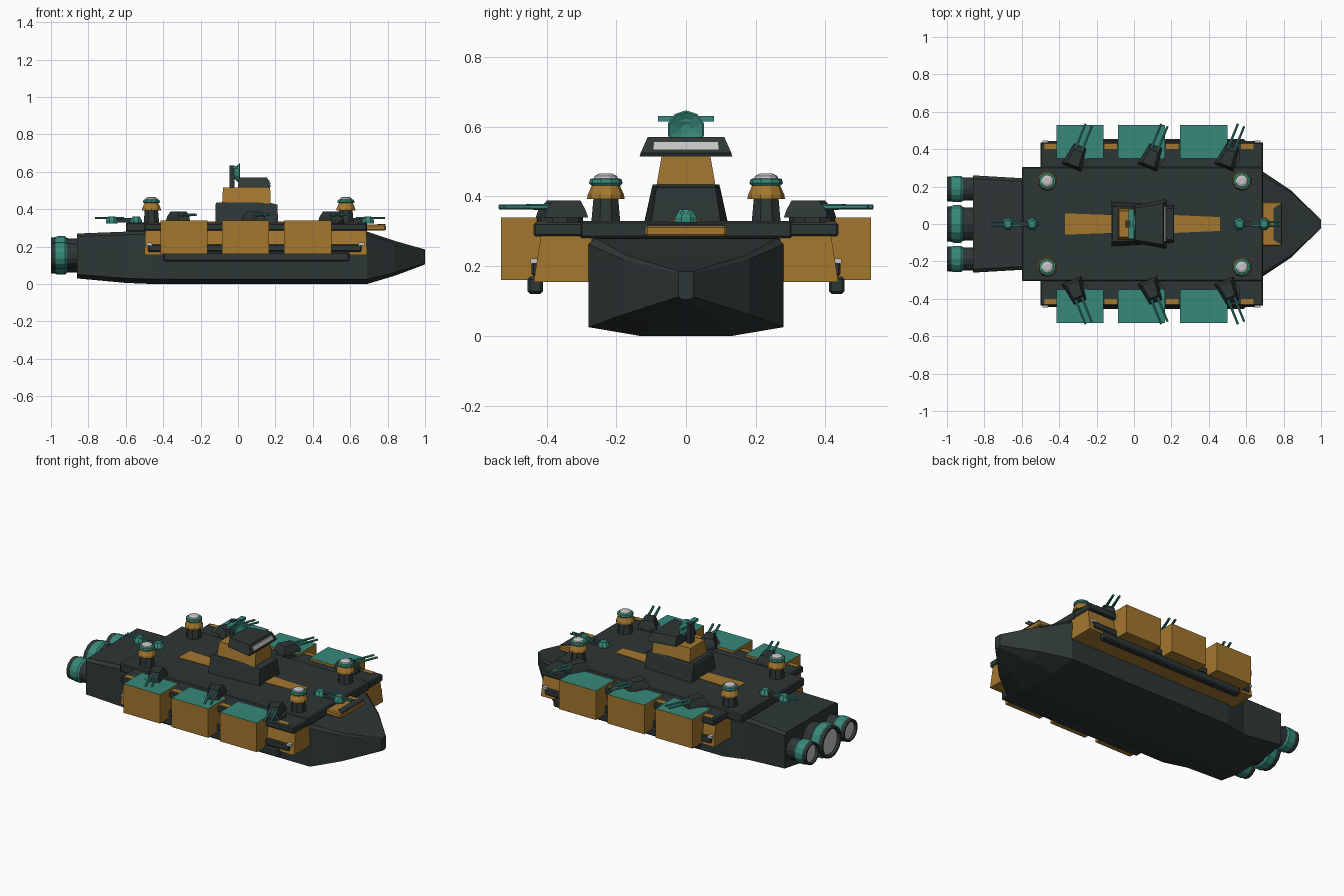
import bpy, bmesh, math
from mathutils import Matrix, Vector

if "Cube" in bpy.data.objects:
    bpy.data.objects.remove(bpy.data.objects["Cube"])


def material(name, rgb):
    m = bpy.data.materials.new(name)
    m.diffuse_color = (*rgb, 1)
    m.use_nodes = True
    m.node_tree.nodes["Principled BSDF"].inputs["Base Color"].default_value = m.diffuse_color
    return m


DARK = material("dark_slate", (0.027, 0.037, 0.037))
ORANGE = material("ochre", (0.37, 0.185, 0.028))
TEAL = material("teal", (0.038, 0.25, 0.19))
GREY = material("light_grey", (0.55, 0.55, 0.56))


def finish(name, bm, *mats):
    bmesh.ops.recalc_face_normals(bm, faces=bm.faces)
    me = bpy.data.meshes.new(name)
    bm.to_mesh(me)
    bm.free()
    for m in mats:
        me.materials.append(m)
    ob = bpy.data.objects.new(name, me)
    bpy.context.collection.objects.link(ob)
    return ob


def loft(name, rings, mat):
    """Skin a list of equal-length point rings and cap both ends."""
    bm = bmesh.new()
    vs = [[bm.verts.new(p) for p in r] for r in rings]
    n = len(vs[0])
    for a, b in zip(vs, vs[1:]):
        for i in range(n):
            j = (i + 1) % n
            bm.faces.new((a[i], a[j], b[j], b[i]))
    bm.faces.new(vs[0])
    bm.faces.new(vs[-1])
    return finish(name, bm, mat)


def rect(x0, x1, ya0, ya1, z, yb0=None, yb1=None):
    """Rectangle at height z; y range may differ at the x1 end."""
    yb0 = ya0 if yb0 is None else yb0
    yb1 = ya1 if yb1 is None else yb1
    return [(x0, ya0, z), (x1, yb0, z), (x1, yb1, z), (x0, ya1, z)]


def box(name, x0, x1, y0, y1, z0, z1, mat, bevel=0):
    y0, y1 = min(y0, y1), max(y0, y1)
    ob = loft(name, [rect(x0, x1, y0, y1, z0), rect(x0, x1, y0, y1, z1)], mat)
    if bevel:
        b = ob.modifiers.new("bevel", 'BEVEL')
        b.width, b.segments = bevel, 1
    return ob


def lathe(name, profile, n, mat, loc, axis='Z'):
    """Turn (radius, height) points around z, or around x when axis is X."""
    rings = []
    for r, h in profile:
        ring = []
        for i in range(n):
            a = 2 * math.pi * (i + 0.5) / n
            c, s = r * math.cos(a), r * math.sin(a)
            p = (c, s, h) if axis == 'Z' else (h, c, s)
            ring.append(tuple(Vector(loc) + Vector(p)))
        rings.append(ring)
    return loft(name, rings, mat)


# hull: faceted sections from stern to bow (x, half width, bottom, top)
def section(x, w, z0, z1):
    h = z1 - z0
    half = [(w * 0.47, z0), (w, z0 + 0.09 * h), (w, z1 - 0.06 * h), (w * 0.93, z1)]
    return [(x, y, z) for y, z in half] + [(x, -y, z) for y, z in reversed(half)]


loft("hull", [section(*s) for s in (
    (-0.86, 0.26, 0.03, 0.27), (-0.60, 0.245, 0.006, 0.28), (-0.45, 0.28, 0.0, 0.285),
    (0.69, 0.28, 0.0, 0.28), (0.84, 0.18, 0.045, 0.23), (1.0, 0.022, 0.105, 0.185))], DARK)

# main deck and its inlaid strips
box("main_deck", -0.6, 0.69, -0.305, 0.305, 0.28, 0.33, DARK, 0.006)
for name, x0, x1, a, b in (("rear_deck_strip", -0.37, -0.12, 0.057, 0.048),
                           ("front_deck_strip", 0.21, 0.46, 0.048, 0.037)):
    loft(name, [rect(x0, x1, -a, a, 0.328, -b, b), rect(x0, x1, -a, a, 0.334, -b, b)], ORANGE)

# bow hatch
box("bow_hatch", 0.68, 0.79, -0.117, 0.117, 0.285, 0.317, ORANGE, 0.006)
loft("bow_hatch_plate", [rect(0.745, 0.788, -0.085, 0.085, z, -0.11, 0.11) for z in (0.315, 0.32)], DARK)

# engines at the stern
for name, y, r in (("centre_engine", 0, 0.103), ("left_engine", 0.187, 0.072), ("right_engine", -0.187, 0.072)):
    loc = (0, y, 0.153)
    lathe(name + "_housing", [(r * 0.85, -0.80), (r * 0.9, -0.93)], 14, DARK, loc, 'X')
    lathe(name + "_band", [(r * 0.9, -0.915), (r, -0.925), (r, -0.965), (r * 0.95, -0.975)], 14, TEAL, loc, 'X')
    lathe(name + "_rim", [(r * 0.8, -0.96), (r * 0.96, -0.96), (r * 0.93, -1.0), (r * 0.8, -1.0),
                          (r * 0.76, -0.98)], 14, DARK, loc, 'X')
    lathe(name + "_glow", [(r * 0.75, -0.978), (r * 0.75, -0.984)], 14, GREY, loc, 'X')


def gun_turret(name, x, y, s):
    """Side turret with twin barrels angled outward and forward."""
    lathe(name + "_base", [(0.066, 0.315), (0.066, 0.34)], 10, DARK, (x, y, 0))
    ang = s * math.radians(68)
    rot = Matrix.Translation((x, y, 0)) @ Matrix.Rotation(ang, 4, 'Z')
    house = loft(name + "_house", [rect(-0.065, 0.06, -0.055, 0.055, 0.34, -0.035, 0.035),
                                   rect(-0.06, 0.055, -0.05, 0.05, 0.36, -0.03, 0.03),
                                   rect(-0.05, 0.03, -0.035, 0.035, 0.388, -0.025, 0.025)], DARK)
    house.matrix_world = rot
    for k in (-1, 1):
        b = lathe(name + "_barrel", [(0.009, 0.03), (0.007, 0.13), (0.007, 0.18)], 6, TEAL,
                  (0, k * 0.018, 0.37), 'X')
        b.matrix_world = rot


for s, side in ((1, "left"), (-1, "right")):
    # side sponson with flared foot
    loft(side + "_sponson", [
        rect(-0.5, 0.69, *sorted((s * 0.27, s * 0.437)), 0.155),
        rect(-0.495, 0.685, *sorted((s * 0.27, s * 0.416)), 0.288)], ORANGE)
    box(side + "_sponson_deck", -0.5, 0.69, s * 0.295, s * 0.437, 0.285, 0.325, DARK, 0.006)
    # lower rail and upper side tube
    box(side + "_lower_rail", -0.40, 0.595, s * 0.41, s * 0.455, 0.12, 0.17, DARK, 0.008)
    box(side + "_side_tube", -0.48, 0.66, s * 0.415, s * 0.443, 0.172, 0.212, DARK, 0.006)
    for x in (-0.475, 0.66):
        box(side + "_side_lamp", x - 0.015, x + 0.015, s * 0.42, s * 0.446, 0.207, 0.222, GREY)
    # ochre inlays on the sponson deck
    for x in (-0.445, -0.125, 0.205, 0.605):
        box(side + "_sponson_inlay", x - 0.033, x + 0.033, s * 0.40, s * 0.43, 0.322, 0.328, ORANGE)
    # cargo boxes with teal lids
    for x0 in (-0.415, -0.085, 0.247):
        ob = box(side + "_cargo_box", x0, x0 + 0.252, s * 0.35, s * 0.53, 0.16, 0.34, ORANGE)
        ob.data.materials.append(TEAL)
        for f in ob.data.polygons:
            f.material_index = 1 if f.normal.z > 0.9 else 0
    for i, x in enumerate((-0.31, 0.095, 0.505)):
        gun_turret(f"{side}_turret_{i + 1}", x, s * 0.362, s)
    # beacon towers
    for end, x in (("rear", -0.463), ("front", 0.577)):
        n, loc = f"{side}_{end}_beacon", (x, s * 0.23, 0)
        lathe(n + "_foot", [(0.045, 0.325), (0.038, 0.40)], 8, DARK, loc)
        lathe(n + "_body", [(0.054, 0.393), (0.052, 0.405), (0.036, 0.44)], 10, ORANGE, loc)
        lathe(n + "_ring", [(0.043, 0.432), (0.048, 0.438), (0.045, 0.45), (0.035, 0.452)], 10, TEAL, loc)
        lathe(n + "_dome", [(0.035, 0.45), (0.032, 0.459), (0.018, 0.466)], 10, GREY, loc)

# small deck guns fore and aft
for name, x, d in (("front_deck_gun", 0.63, 1), ("rear_deck_gun", -0.61, -1)):
    for k in (-0.065, 0.065):
        lathe(name + "_pod", [(0.034, 0.325), (0.034, 0.34), (0.02, 0.362)], 8, TEAL, (x + k, 0, 0))
    box(name + "_yoke", x - 0.06, x + 0.06, -0.013, 0.013, 0.328, 0.352, DARK)
    for y in (-0.01, 0.01):
        lathe(name + "_barrel", [(0.006, 0), (0.006, d * 0.155)], 6, TEAL, (x, y, 0.353), 'X')

# bridge tower
loft("bridge_base", [rect(-0.12, 0.215, -0.12, 0.12, 0.325, -0.1, 0.1),
                     rect(-0.12, 0.21, -0.098, 0.098, 0.425, -0.085, 0.085),
                     rect(-0.115, 0.17, -0.095, 0.095, 0.435, -0.082, 0.082)], DARK)
loft("bridge_middle", [rect(-0.085, 0.175, -0.085, 0.085, 0.43),
                       rect(-0.08, 0.172, -0.07, 0.07, 0.515)], ORANGE)
loft("bridge_head", [rect(0.0, 0.17, -0.10, 0.10, 0.515, -0.133, 0.133),
                     rect(0.0, 0.175, -0.10, 0.10, 0.525, -0.13, 0.13),
                     rect(0.005, 0.155, -0.085, 0.085, 0.57, -0.11, 0.11)], DARK)
loft("bridge_window", [rect(0.15, 0.175, -0.095, 0.095, 0.535),
                       rect(0.15, 0.167, -0.093, 0.093, 0.557)], GREY)

# radar mast and dish
box("radar_mast", -0.045, -0.018, -0.02, 0.02, 0.51, 0.635, DARK)
lathe("radar_dish", [(0.025, -0.022), (0.055, 0.008), (0.05, 0.01), (0.015, -0.008)], 10, TEAL, (0, 0, 0.592), 'X')
box("radar_bar", -0.03, 0.0, -0.08, 0.08, 0.615, 0.631, TEAL)
